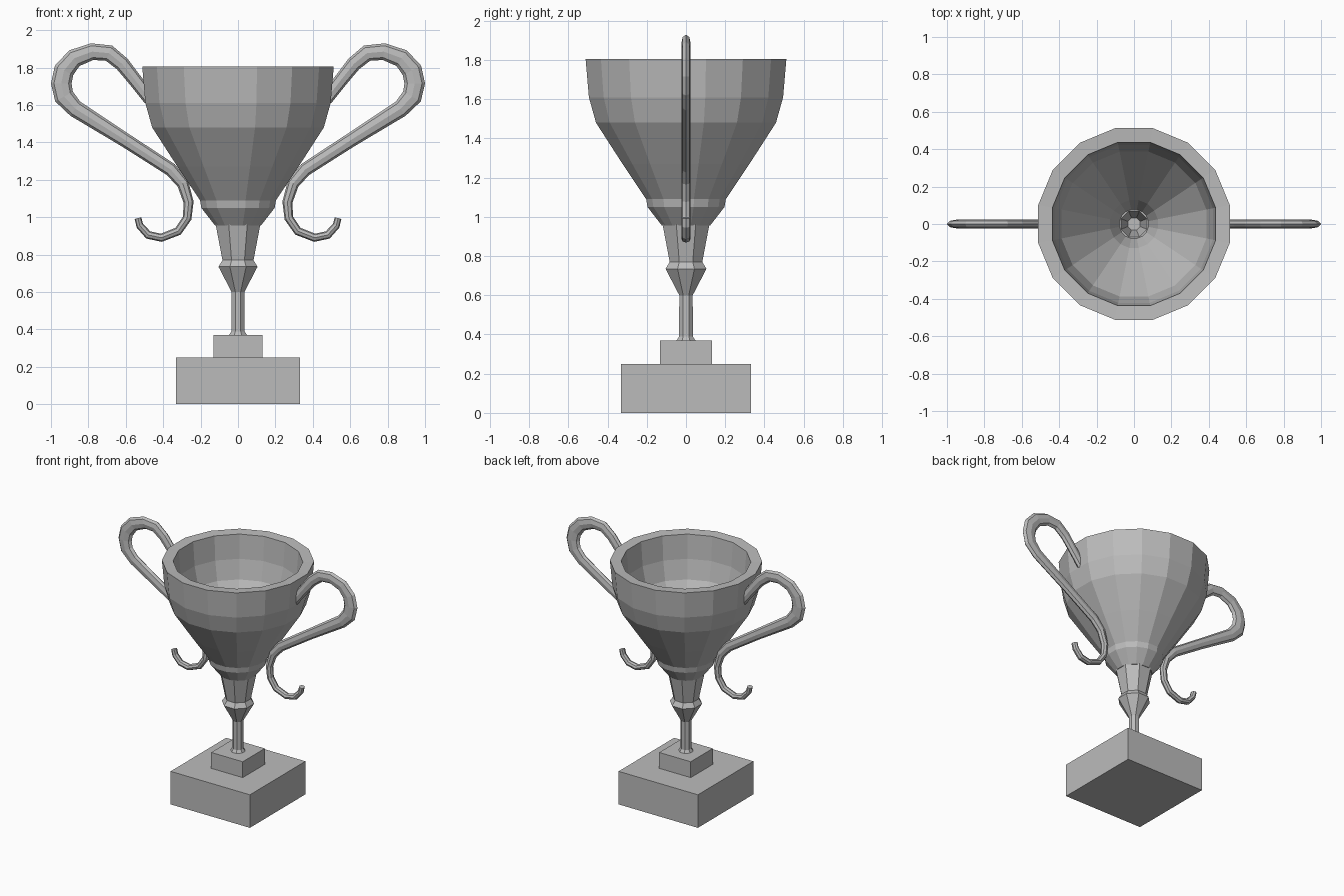
import bpy, bmesh, math
from mathutils import Vector

if "Cube" in bpy.data.objects:
    bpy.data.objects.remove(bpy.data.objects["Cube"])

metal = bpy.data.materials.new("plain grey")
metal.diffuse_color = (0.5, 0.5, 0.5, 1)
metal.use_nodes = True
metal.node_tree.nodes["Principled BSDF"].inputs["Base Color"].default_value = metal.diffuse_color


def finish(name, bm):
    bmesh.ops.recalc_face_normals(bm, faces=bm.faces)
    mesh = bpy.data.meshes.new(name)
    bm.to_mesh(mesh)
    bm.free()
    mesh.materials.append(metal)
    obj = bpy.data.objects.new(name, mesh)
    bpy.context.collection.objects.link(obj)
    return obj


def bridge(bm, rings, closed=False):
    """Join rings of points with quads; cap the ends unless closed."""
    rings = [[bm.verts.new(p) for p in ring] for ring in rings]
    n = len(rings[0])
    pairs = list(zip(rings, rings[1:]))
    if closed:
        pairs.append((rings[-1], rings[0]))
    else:
        bm.faces.new(rings[0])
        bm.faces.new(rings[-1])
    for a, b in pairs:
        for i in range(n):
            j = (i + 1) % n
            bm.faces.new((a[i], a[j], b[j], b[i]))


def lathe(name, profile, sides, closed=False):
    bm = bmesh.new()
    step = 2 * math.pi / sides
    bridge(bm, [[(r * math.cos(step * (i + .5)), r * math.sin(step * (i + .5)), z)
                 for i in range(sides)] for r, z in profile], closed)
    return finish(name, bm)


def box(name, half, z0, z1):
    bm = bmesh.new()
    bridge(bm, [[(-half, -half, z), (half, -half, z), (half, half, z), (-half, half, z)]
                for z in (z0, z1)])
    return finish(name, bm)


# Square plinth in two steps
box("base_block", 0.332, 0, 0.25)
box("upper_block", 0.132, 0.25, 0.37)

# Stem, collar and neck, with the hollow bottom of the cup
lathe("stem", [(0.055, 0.365), (0.038, 0.39), (0.037, 0.60), (0.113, 0.735),
               (0.09, 0.77), (0.13, 0.965), (0.075, 0.965), (0.035, 0.80)], 8)

# Thick-walled bowl: outside going up, inside going down
lathe("bowl", [(0.125, 0.955), (0.20, 1.05), (0.207, 1.09), (0.33, 1.27), (0.468, 1.48),
               (0.505, 1.61), (0.522, 1.805), (0.445, 1.80), (0.43, 1.62),
               (0.395, 1.48), (0.13, 1.09), (0.075, 0.955)], 16, closed=True)

# Curling handle: centre x, z and half width in the plane of the handle
path = [(0.47, 1.63, .035), (0.56, 1.745, .037), (0.62, 1.82, .04), (0.69, 1.877, .044),
        (0.78, 1.885, .045), (0.875, 1.85, .05), (0.93, 1.785, .055), (0.945, 1.715, .055),
        (0.93, 1.645, .054), (0.87, 1.58, .046), (0.60, 1.41, .038), (0.36, 1.255, .036),
        (0.295, 1.18, .032), (0.264, 1.08, .027), (0.272, 0.995, .024), (0.32, 0.925, .023),
        (0.41, 0.89, .022), (0.48, 0.905, .022), (0.525, 0.955, .02), (0.535, 0.995, .018)]
rings = []
for i, (x, z, w) in enumerate(path):
    a, b = path[max(i - 1, 0)], path[min(i + 1, len(path) - 1)]
    along = Vector((b[0] - a[0], 0, b[1] - a[1])).normalized()
    across = Vector((along.z, 0, -along.x))
    rings.append([Vector((x, 0, z)) + across * (w * math.cos(t)) + Vector((0, 0.024 * math.sin(t), 0))
                  for t in (k * math.pi / 4 for k in range(8))])
bm = bmesh.new()
bridge(bm, rings)
handles = finish("handles", bm)
handles.modifiers.new("mirror", 'MIRROR')
